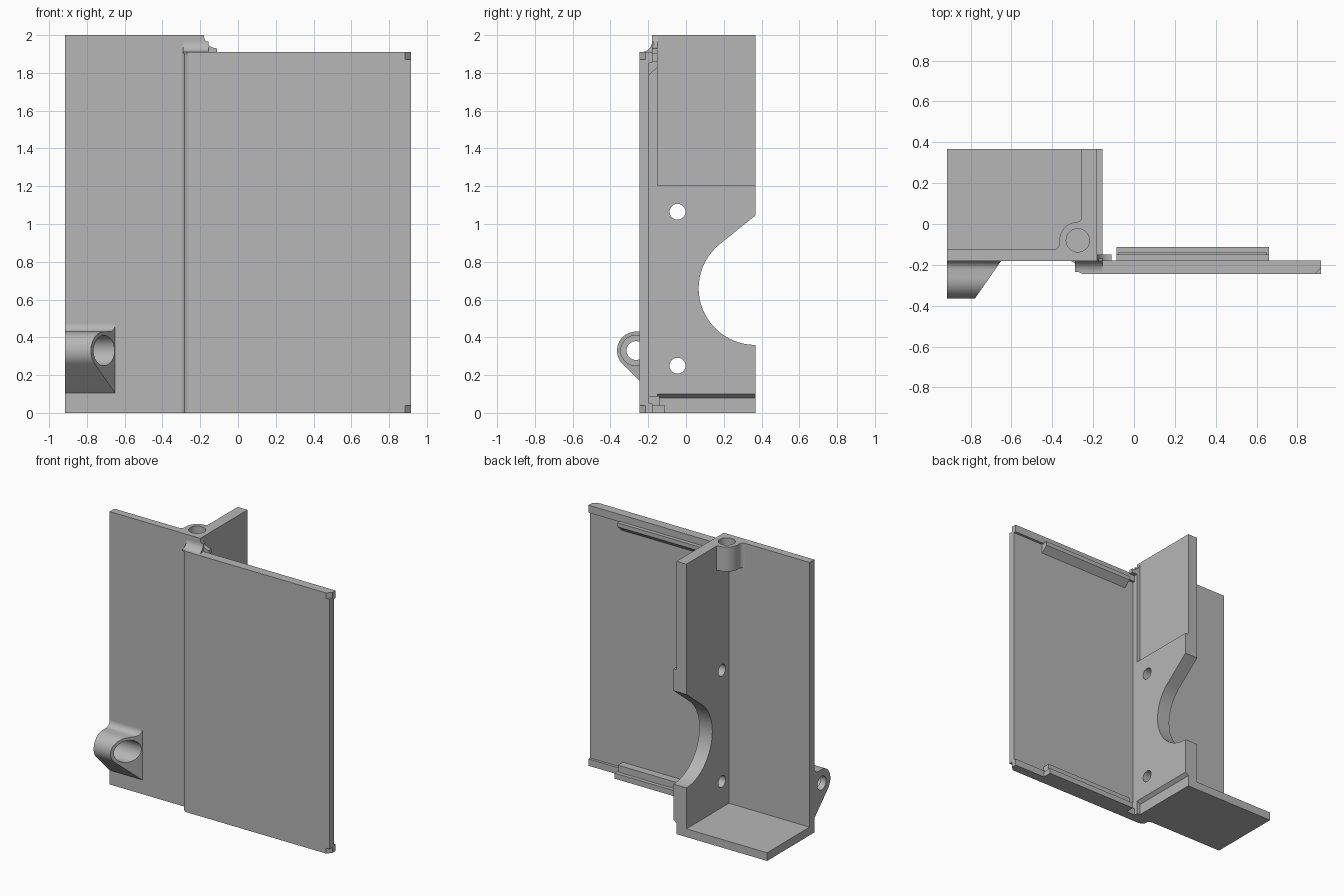
import bpy, bmesh
from math import sin, cos, pi, radians

cube = bpy.data.objects.get("Cube")
if cube:
    bpy.data.objects.remove(cube, do_unlink=True)

grey = bpy.data.materials.new("plain grey")
grey.use_nodes = True
GREY = (0.47, 0.47, 0.47, 1)
grey.diffuse_color = GREY
grey.node_tree.nodes["Principled BSDF"].inputs["Base Color"].default_value = GREY


def arc(cx, cy, r, start, end, n=16):
    """Points on an arc, angles in degrees."""
    angles = [radians(start + (end - start) * i / n) for i in range(n + 1)]
    return [(cx + r * cos(a), cy + r * sin(a)) for a in angles]


def prism(name, pts, axis, low, high):
    """Extrude a 2D outline along an axis."""
    place = {"x": lambda p, d: (d, p[0], p[1]),
             "y": lambda p, d: (p[0], d, p[1]),
             "z": lambda p, d: (p[0], p[1], d)}[axis]
    bm = bmesh.new()
    face = bm.faces.new([bm.verts.new(place(p, low)) for p in pts])
    out = bmesh.ops.extrude_face_region(bm, geom=[face])
    shift = place((0, 0), high - low)
    bmesh.ops.translate(bm, vec=shift,
                        verts=[v for v in out["geom"] if isinstance(v, bmesh.types.BMVert)])
    bmesh.ops.recalc_face_normals(bm, faces=bm.faces)
    mesh = bpy.data.meshes.new(name)
    bm.to_mesh(mesh)
    bm.free()
    mesh.materials.append(grey)
    ob = bpy.data.objects.new(name, mesh)
    bpy.context.collection.objects.link(ob)
    return ob


def box(name, x, y, z):
    return prism(name, [(x[0], y[0]), (x[1], y[0]), (x[1], y[1]), (x[0], y[1])], "z", *z)


def rod(cx, cy, r, axis, low, high):
    return prism("cutter", arc(cx, cy, r, 0, 360, 40)[:-1], axis, low, high)


def cut(targets, cutter):
    """Subtract a cutter from the targets, then delete it."""
    cutter.hide_render = True
    for ob in targets:
        mod = ob.modifiers.new("cut", "BOOLEAN")
        mod.operation = "DIFFERENCE"
        mod.solver = "EXACT"
        mod.object = cutter
        bpy.context.view_layer.objects.active = ob
        bpy.ops.object.modifier_apply(modifier=mod.name)
    bpy.data.objects.remove(cutter, do_unlink=True)


parts = []
TOP, PANEL_TOP = 2.0, 1.91
LEFT, RIGHT = -0.915, 0.915
FRONT, BACK = -0.18, 0.367

# Tall front plate and floor
plate = box("front_plate", (LEFT, -0.18), (FRONT, -0.125), (0, TOP))
floor = box("floor", (LEFT, -0.18), (FRONT, BACK), (0, 0.06))

# Offset wide panel with a soft step, its outer corners chamfered
step = arc(-0.32, -0.22, 0.04, 90, 30, 6) + arc(-0.24, -0.195, 0.05, 210, 270, 6)
inner = [(-0.155, -0.197), (-0.155, -0.15), (-0.32, -0.15)]
square = step + [(RIGHT, -0.245), (RIGHT, -0.197)] + inner
cham = step + [(0.885, -0.245), (RIGHT, -0.215), (RIGHT, -0.197)] + inner
parts += [prism("panel_bottom_end", cham, "z", 0, 0.04),
          prism("panel", square, "z", 0.04, 1.87),
          prism("panel_top_end", cham, "z", 1.87, PANEL_TOP)]

# Rims along the panel back
for name, z in (("bottom_rim", (0, 0.05)), ("top_rim", (1.855, PANEL_TOP))):
    parts.append(box(name, (-0.18, RIGHT), (-0.2, -0.178), z))

# Retaining rails
parts.append(box("bottom_rail", (-0.085, 0.66), (-0.19, -0.112), (0, 0.04)))
parts.append(box("bottom_rail_lip", (-0.075, 0.65), (-0.2, -0.14), (0.035, 0.09)))
parts.append(prism("top_rail", [(-0.2, 1.785), (-0.15, 1.83), (-0.15, 1.86), (-0.2, 1.86)],
                   "x", -0.085, 0.66))

# Fillets where the tall plate rises above the panel
parts.append(prism("side_fillet", [(-0.2, 1.9), (-0.11, 1.9)]
                   + arc(-0.11, TOP, 0.07, 270, 180, 10) + [(-0.2, TOP)],
                   "y", -0.18, -0.15))
parts.append(prism("front_fillet", [(-0.17, 1.9), (-0.235, 1.9)]
                   + arc(-0.235, 1.965, 0.055, 270, 360, 10) + [(-0.17, 1.965)],
                   "x", -0.29, -0.155))


# Standing wall and its thicker pad, both with a rounded notch
def notched(front, bottom, top):
    return ([(front, bottom), (BACK, bottom), (BACK, 0.36)]
            + arc(0.367, 0.66, 0.3, 270, 130, 32)
            + [(BACK, 1.045), (BACK, top), (front, top)])


wall = prism("wall", notched(FRONT, 0, TOP), "x", -0.26, -0.18)
pad = prism("wall_pad", notched(-0.197, 0.1, 1.205), "x", -0.19, -0.155)
parts.append(prism("pad_chamfer", [(-0.185, 0.1), (-0.155, 0.1), (-0.18, 0.08), (-0.185, 0.08)],
                   "y", -0.197, BACK))
for z in (0.25, 1.065):
    cut([wall, pad], rod(-0.045, z, 0.042, "x", -0.4, 0))

# Screw boss in the top corner
boss = prism("screw_boss", [(-0.25, -0.13), (-0.25, 0.025)]
             + arc(-0.275, -0.08, 0.09, 90, 180, 16)
             + arc(-0.395, -0.095, 0.03, 0, -90, 6), "z", 1.82, TOP)
cut([boss, wall, plate], rod(-0.275, -0.08, 0.057, "z", 1.86, 2.1))

# Hinge eye on the front, with slanted end and stepped bore
eye = prism("hinge_eye", [(-0.17, 0.47)] + arc(-0.222, 0.472, 0.042, 0, -90, 8)
            + arc(-0.265, 0.33, 0.1, 90, 225, 28) + [(-0.18, 0.104), (-0.17, 0.104)],
            "x", LEFT, -0.65)
cut([eye], prism("cutter", [(-0.873, -0.5), (-0.5, -0.5), (-0.5, -0.1), (-0.594, -0.1)],
                 "z", 0, 0.6))
cut([eye], rod(-0.265, 0.33, 0.08, "x", -0.87, -0.5))
cut([eye], rod(-0.265, 0.33, 0.05, "x", -1.0, -0.8))

# Smooth the curved faces, keep hard edges
parts += [plate, floor, wall, pad, boss, eye]
bpy.ops.object.select_all(action="DESELECT")
for ob in parts:
    ob.select_set(True)
bpy.context.view_layer.objects.active = wall
bpy.ops.object.shade_smooth_by_angle(angle=radians(30))
